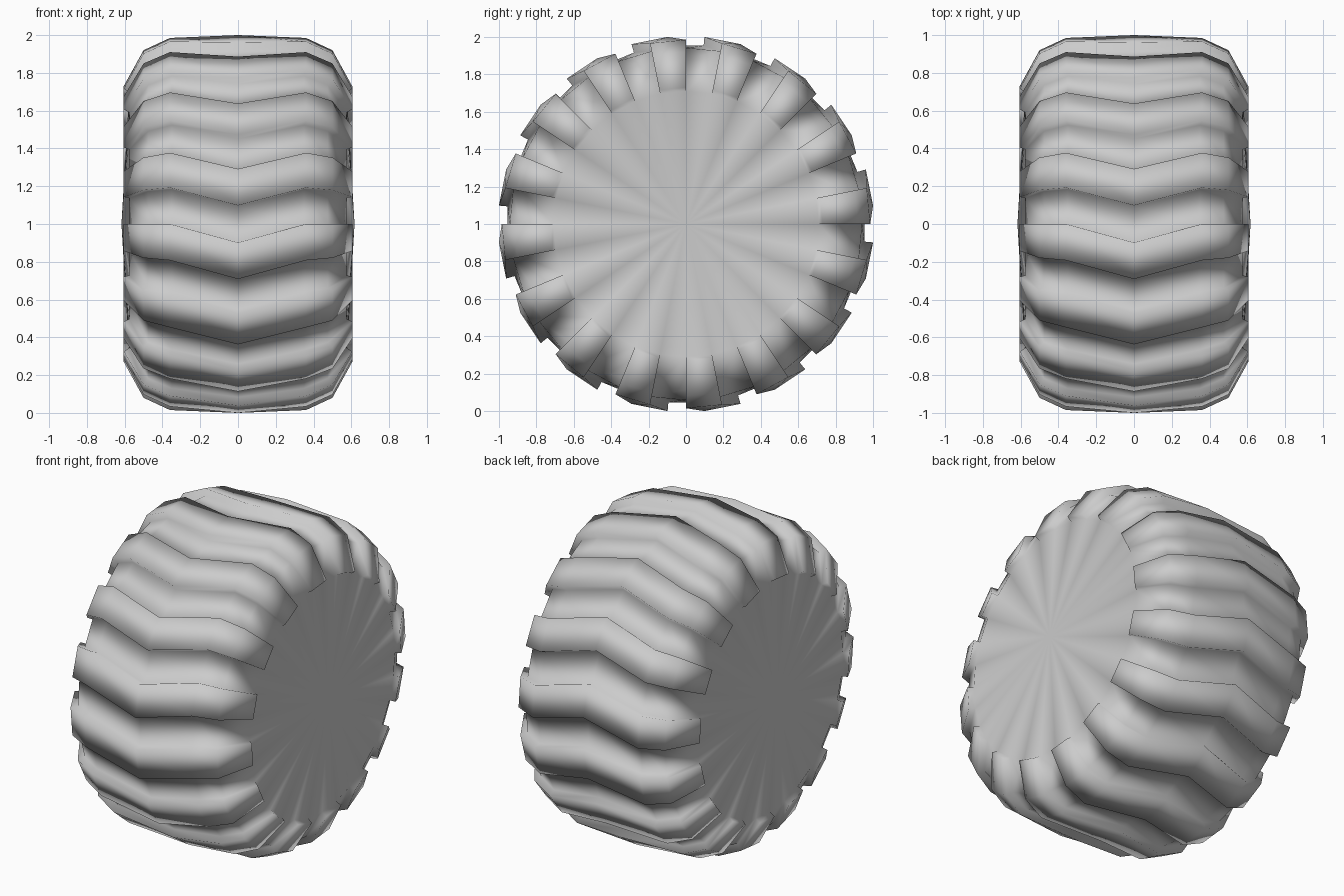
import bpy, bmesh, math

if "Cube" in bpy.data.objects:
    bpy.data.objects.remove(bpy.data.objects["Cube"])

STEP = math.radians(360 / 32)      # 16 lugs and 16 grooves

# half cross-sections from the centre line outwards: (x, radius)
groove_half = [(0.0, 0.958), (0.35, 0.942), (0.475, 0.885), (0.575, 0.71)]
lug_half = [(0.0, 1.005), (0.36, 0.985), (0.50, 0.92), (0.605, 0.73)]


def mirrored(half):
    return [(-x, r) for x, r in half[:0:-1]] + half


bm = bmesh.new()


def ring_lines(profile):
    """One line of points across the tyre per angular step, bent to a chevron."""
    lines = []
    for k in range(32):
        line = []
        for x, r in profile:
            a = k * STEP + (STEP / 2 if x == 0 else 0)
            line.append(bm.verts.new((x, r * math.cos(a), 1 + r * math.sin(a))))
        lines.append(line)
    return lines


groove = ring_lines(mirrored(groove_half))
lug = ring_lines(mirrored(lug_half))
n = len(groove[0])

for k in range(32):
    j = (k + 1) % 32
    # tread surface, alternating raised lugs and grooves
    surf = lug if k % 2 == 0 else groove
    for i in range(n - 1):
        bm.faces.new((surf[k][i], surf[k][i + 1], surf[j][i + 1], surf[j][i]))
        # lug side wall
        bm.faces.new((groove[k][i], groove[k][i + 1], lug[k][i + 1], lug[k][i]))
    # lug end walls
    if k % 2 == 0:
        for e in (0, n - 1):
            bm.faces.new((groove[k][e], groove[j][e], lug[j][e], lug[k][e]))

# slightly domed side discs
for e, s in ((0, -1), (n - 1, 1)):
    hub = bm.verts.new((s * 0.617, 0, 1))
    for k in range(32):
        bm.faces.new((groove[k][e], groove[(k + 1) % 32][e], hub))

bmesh.ops.recalc_face_normals(bm, faces=bm.faces[:])
for f in bm.faces:
    f.smooth = True
mesh = bpy.data.meshes.new("tyre")
bm.to_mesh(mesh)
bm.free()
bpy.context.collection.objects.link(bpy.data.objects.new("tyre", mesh))
